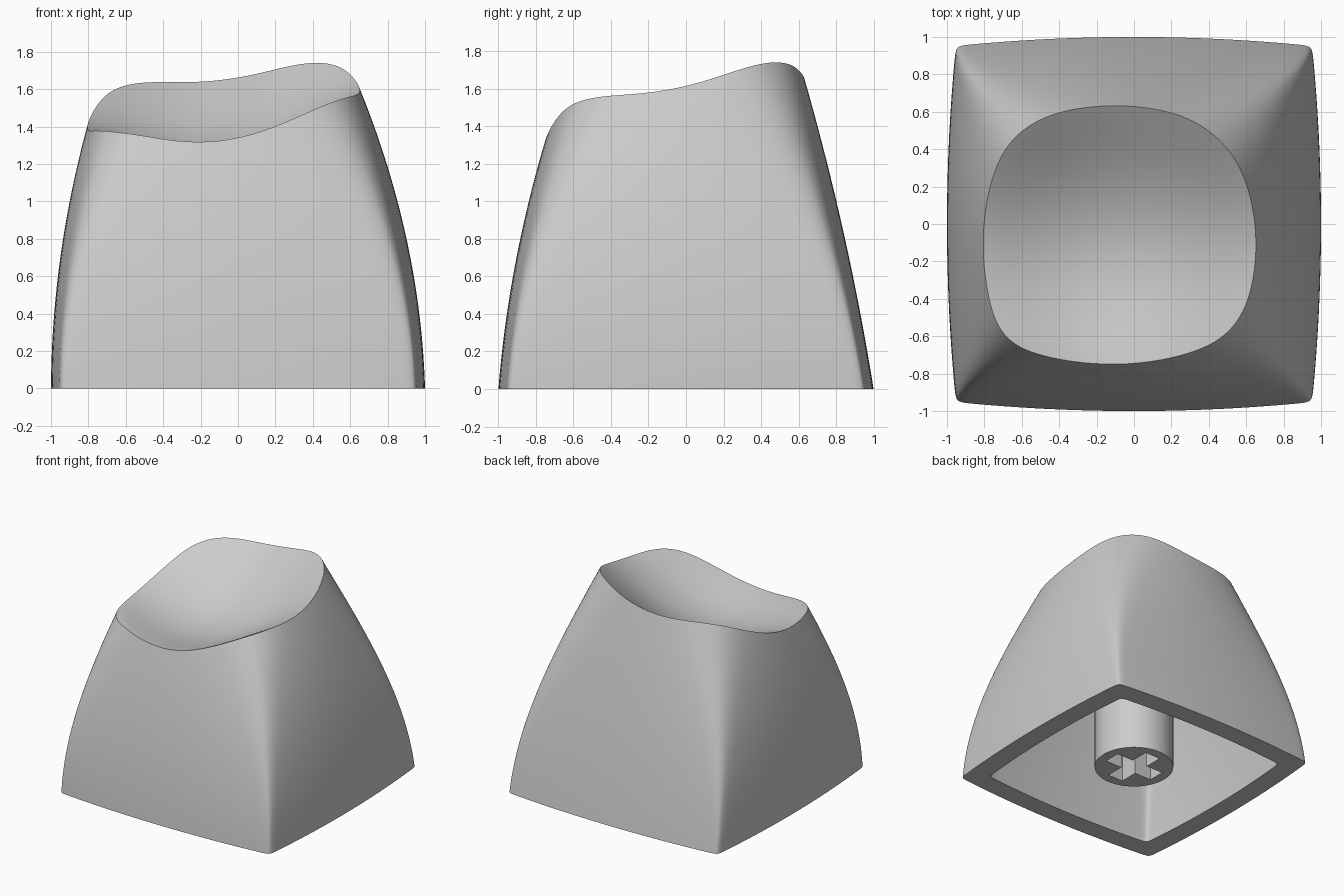
import bpy, bmesh, math

cube = bpy.data.objects.get("Cube")
if cube:
    bpy.data.objects.remove(cube)

# Single matte grey plastic
grey = bpy.data.materials.new("light_grey_plastic")
grey.use_nodes = True
grey.diffuse_color = (0.6, 0.6, 0.6, 1)
grey.node_tree.nodes["Principled BSDF"].inputs["Base Color"].default_value = (0.6, 0.6, 0.6, 1)

SIDE = 36           # segments per side of the cross-section
TOP = 1.6           # height at which the section is roundest
CX, CY = -0.08, -0.04   # middle of the dish
TILT_X, TILT_Y = 0.135, 0.245
QUARTERS = [(1, 0), (0, 1), (-1, 0), (0, -1)]


def directions():
    """Directions around a square, bunched towards its corners."""
    out = []
    for c, s in QUARTERS:
        for i in range(SIDE):
            v = math.sin(math.pi * (i / SIDE - 0.5))
            out.append((c - s * v, s + c * v))
    return out


DIRS = directions()


def section(d, z, wall=0.0):
    """Point of the bowed, rounded-square outline at height z."""
    left = -1 + 0.005 * z + 0.095 * z * z + wall
    right = 1 - 0.03 * z - 0.117 * z * z - wall
    front = -1 + 0.08 * z + 0.082 * z * z + wall
    back = 1 - 0.16 * z - 0.038 * z * z - wall
    t = (z / TOP) ** 2
    n = 1 / (0.016 + 0.139 * t)
    bow = 0.048 + 0.105 * t
    r = (abs(d[0]) ** n + abs(d[1]) ** n) ** (-1 / n)
    u, v = d[0] * r, d[1] * r
    u, v = u * (1 - bow * v * v), v * (1 - bow * u * u)
    return ((left + right) / 2 + u * (right - left) / 2,
            (front + back) / 2 + v * (back - front) / 2)


def dish(x, y):
    """Tilted top with raised corners and a soft-lipped round bowl."""
    u, v = x - CX, y - CY
    bowl = max(0, 1 - (u * u + v * v) / 0.64) ** 1.5
    return 1.545 + TILT_X * x + TILT_Y * y + 0.6 * u * u * v * v - 0.24 * bowl


def ceiling(x, y):
    """Underside of the top, parallel to its tilt."""
    return 1.2 + TILT_X * x + TILT_Y * y


def meet(d, surface, wall=0.0):
    """Height where the wall in direction d reaches the surface."""
    z = 1.3
    for _ in range(40):
        z = 0.5 * z + 0.5 * surface(*section(d, z, wall))
    return z


def bridge(bm, rings):
    count = len(rings[0])
    for a, b in zip(rings, rings[1:]):
        for i in range(count):
            j = (i + 1) % count
            bm.faces.new((a[i], a[j], b[j], b[i]))


def finish(bm, name):
    bmesh.ops.recalc_face_normals(bm, faces=bm.faces)
    mesh = bpy.data.meshes.new(name)
    bm.to_mesh(mesh)
    bm.free()
    ob = bpy.data.objects.new(name, mesh)
    bpy.context.collection.objects.link(ob)
    mesh.materials.append(grey)
    return ob


def smooth(ob):
    bpy.ops.object.select_all(action='DESELECT')
    ob.select_set(True)
    bpy.context.view_layer.objects.active = ob
    bpy.ops.object.shade_smooth_by_angle(angle=math.radians(40))


# Cap shell: cavity, bottom lip, outer wall and dished top as one loft
WALL, STEPS = 0.165, 28
bm = bmesh.new()
rings = []


def add_ring(points):
    rings.append([bm.verts.new(p) for p in points])


inner = [meet(d, ceiling, WALL) for d in DIRS]
outer = [meet(d, dish) for d in DIRS]
for k in range(STEPS, -1, -1):
    add_ring([(*section(d, h * k / STEPS, WALL), h * k / STEPS) for d, h in zip(DIRS, inner)])
for k in range(STEPS + 1):
    add_ring([(*section(d, h * k / STEPS), h * k / STEPS) for d, h in zip(DIRS, outer)])
edge = [section(d, h) for d, h in zip(DIRS, outer)]
for k in range(1, STEPS):
    s = 1 - k / STEPS
    points = [(CX + (x - CX) * s, CY + (y - CY) * s) for x, y in edge]
    add_ring([(x, y, dish(x, y)) for x, y in points])
bridge(bm, rings)
bm.faces.new(rings[0])
centre = bm.verts.new((CX, CY, dish(CX, CY)))
last = rings[-1]
for i in range(len(last)):
    bm.faces.new((last[i], last[(i + 1) % len(last)], centre))
smooth(finish(bm, "cap_shell"))

# Mounting stem: round post with a cross-shaped socket
RADIUS, LONG, THIN, FOOT, HEAD, DEPTH = 0.305, 0.225, 0.07, 0.03, 1.24, 0.45
bm = bmesh.new()
bmesh.ops.create_cone(bm, cap_ends=True, segments=64, radius1=RADIUS, radius2=RADIUS,
                      depth=HEAD - FOOT)
bmesh.ops.translate(bm, verts=bm.verts, vec=(0, 0, (HEAD + FOOT) / 2))
stem = finish(bm, "mounting_stem")

# Cross-shaped cutter, removed once the socket is cut
bm = bmesh.new()
outline = []
for c, s in QUARTERS:
    for a, b in [(LONG, -THIN), (LONG, THIN), (THIN, THIN)]:
        outline.append((c * a - s * b, s * a + c * b))
low = [bm.verts.new((x, y, FOOT - 0.1)) for x, y in outline]
high = [bm.verts.new((x, y, FOOT + DEPTH)) for x, y in outline]
bridge(bm, [low, high])
bm.faces.new(low)
bm.faces.new(high)
cutter = finish(bm, "socket_cutter")
cut = stem.modifiers.new("cross_socket", 'BOOLEAN')
cut.operation = 'DIFFERENCE'
cut.solver = 'EXACT'
cut.object = cutter
bpy.context.view_layer.objects.active = stem
bpy.ops.object.modifier_apply(modifier=cut.name)
bpy.data.objects.remove(cutter)
smooth(stem)
